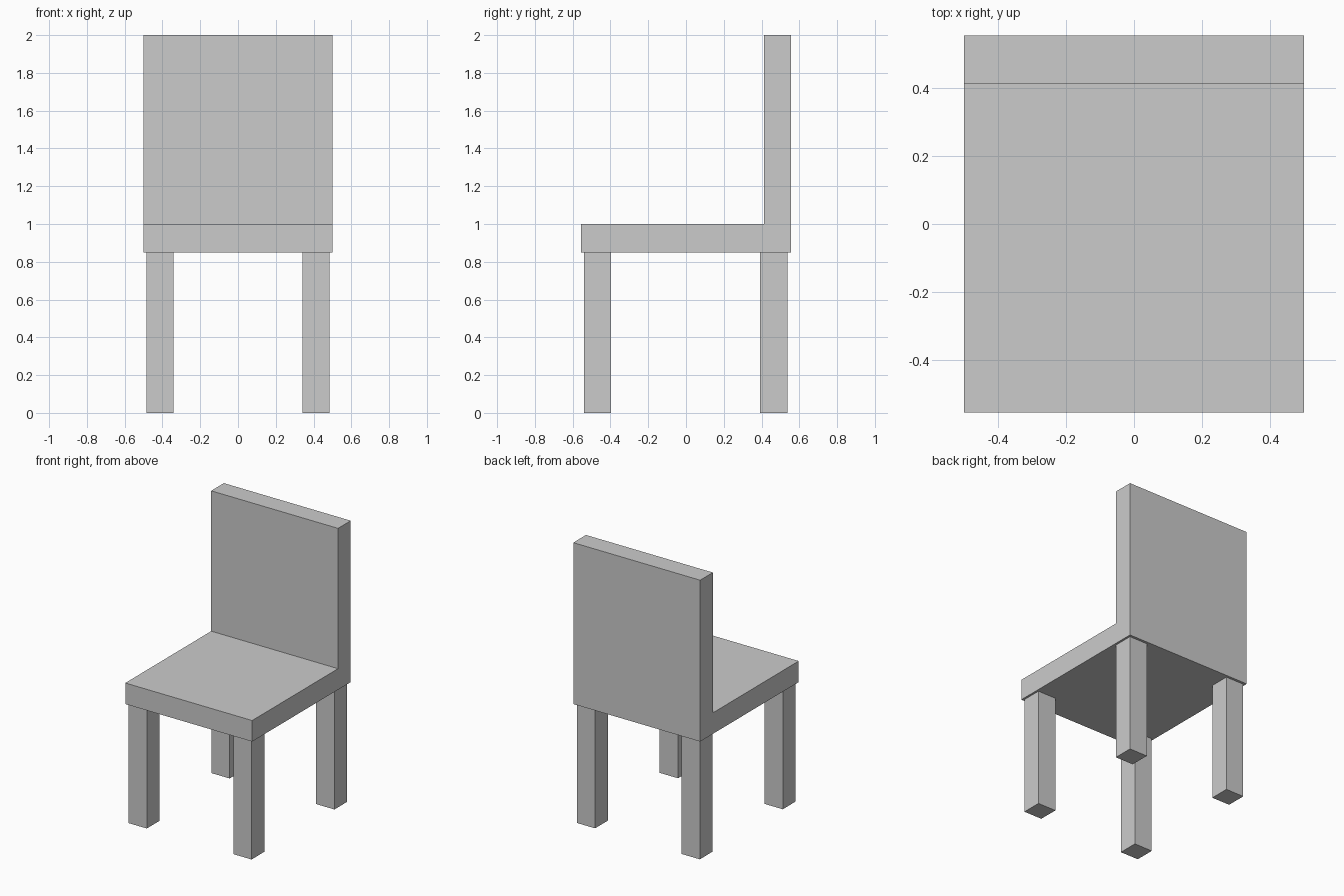
import bpy
import bmesh
from mathutils import Matrix, Vector

if "Cube" in bpy.data.objects:
    bpy.data.objects.remove(bpy.data.objects["Cube"])


def add_object(name, bm):
    bmesh.ops.recalc_face_normals(bm, faces=bm.faces)
    mesh = bpy.data.meshes.new(name)
    bm.to_mesh(mesh)
    bm.free()
    obj = bpy.data.objects.new(name, mesh)
    bpy.context.collection.objects.link(obj)
    return obj


def box(name, lo, hi):
    lo, hi = Vector(lo), Vector(hi)
    bm = bmesh.new()
    bmesh.ops.create_cube(bm, size=1, matrix=Matrix.Translation((lo + hi) / 2)
                          @ Matrix.Diagonal((*(hi - lo), 1)))
    return add_object(name, bm)


# Seat and backrest: one L-shaped side profile (y, z) extruded across x
profile = [(-0.555, 0.85), (0.555, 0.85), (0.555, 2.0),
           (0.412, 2.0), (0.412, 1.0), (-0.555, 1.0)]
bm = bmesh.new()
face = bm.faces.new([bm.verts.new((-0.5, y, z)) for y, z in profile])
extruded = bmesh.ops.extrude_face_region(bm, geom=[face], use_keep_orig=True)
bmesh.ops.translate(bm, vec=(1.0, 0, 0),
                    verts=[v for v in extruded["geom"] if isinstance(v, bmesh.types.BMVert)])
add_object("seat_and_backrest", bm)

# Four square legs, left and right of each pair
for end, y0, y1 in (("front", -0.54, -0.397), ("back", 0.393, 0.537)):
    for side, x0, x1 in (("left", -0.485, -0.341), ("right", 0.341, 0.485)):
        box(f"{end}_leg_{side}", (x0, y0, 0), (x1, y1, 0.85))
